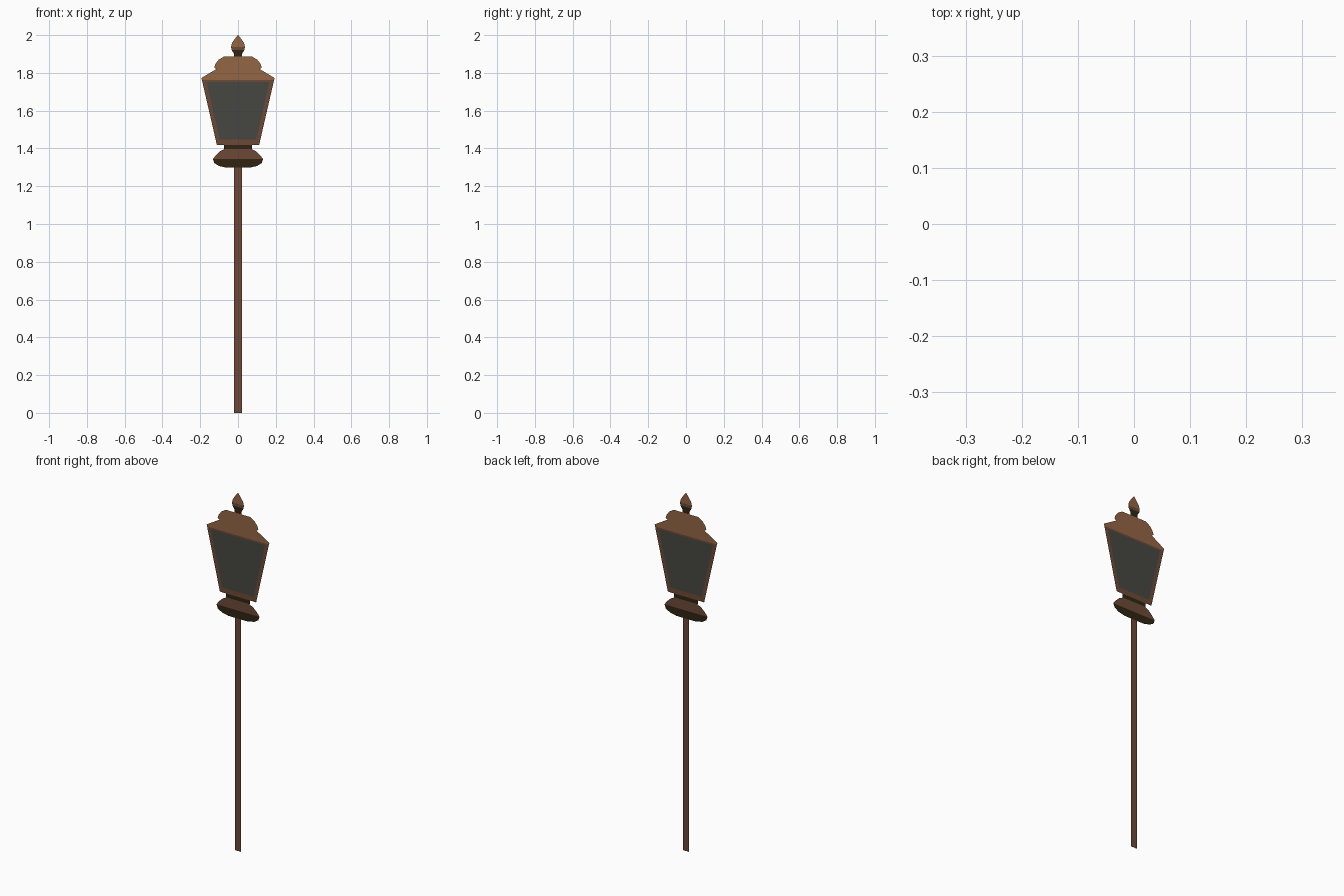
import bpy

if "Cube" in bpy.data.objects:
    bpy.data.objects.remove(bpy.data.objects["Cube"])


def colour(name, r, g, b):
    # sRGB bytes to a linear flat colour
    m = bpy.data.materials.new(name)
    lin = [((c / 255 + 0.055) / 1.055) ** 2.4 for c in (r, g, b)]
    m.diffuse_color = (*lin, 1.0)
    m.use_nodes = True
    m.node_tree.nodes["Principled BSDF"].inputs["Base Color"].default_value = m.diffuse_color
    return m


copper = colour("copper", 148, 102, 69)
brown = colour("brown metal", 109, 73, 57)
dark = colour("dark metal", 49, 36, 18)
glass = colour("dark glass", 70, 71, 65)


def build(name, verts, faces, mat):
    me = bpy.data.meshes.new(name)
    me.from_pydata([(x, 0, z) for x, z in verts], [], faces)
    me.materials.append(mat)
    ob = bpy.data.objects.new(name, me)
    bpy.context.collection.objects.link(ob)
    return ob


def plate(name, profile, mat):
    """Flat mirrored cut-out in the y = 0 plane from (half width, z), bottom to top."""
    verts = [(s * w, z) for w, z in profile for s in (-1, 1)]
    faces = [(2 * i, 2 * i + 1, 2 * i + 3, 2 * i + 2) for i in range(len(profile) - 1)]
    return build(name, verts, faces, mat)


# The whole lamp is a zero-thickness cut-out; its parts tile edge to edge
plate("pole", [(0.02, 0), (0.02, 1.298)], brown)

# Base bowl: dark underside, brown top, dark collar
plate("base_underside", [(0.06, 1.298), (0.10, 1.307), (0.125, 1.322),
                         (0.133, 1.343)], dark)
plate("base_top", [(0.133, 1.343), (0.118, 1.363), (0.095, 1.385), (0.07, 1.398)], brown)
plate("collar", [(0.075, 1.398), (0.075, 1.419)], dark)

# Lantern: glass pane surrounded by a tapered frame
outer = [(-0.112, 1.419), (0.112, 1.419), (0.191, 1.762), (-0.191, 1.762)]
inner = [(-0.097, 1.447), (0.097, 1.447), (0.167, 1.753), (-0.167, 1.753)]
build("lantern_glass", inner, [(0, 1, 2, 3)], glass)
build("lantern_frame", outer + inner,
      [(i, (i + 1) % 4, (i + 1) % 4 + 4, i + 4) for i in range(4)], brown)

# Roof: sloping eaves and a stepped dome
plate("roof", [(0.191, 1.762), (0.194, 1.773), (0.115, 1.82), (0.126, 1.829),
               (0.118, 1.85), (0.102, 1.87), (0.075, 1.886)], copper)

# Finial: dark neck and cup, brown band, pointed copper tip
plate("finial_neck", [(0.022, 1.886), (0.022, 1.902), (0.034, 1.922)], dark)
plate("finial_band", [(0.034, 1.922), (0.037, 1.938)], brown)
plate("finial_tip", [(0.037, 1.938), (0.032, 1.958), (0.014, 1.984), (0.001, 2.0)], copper)
